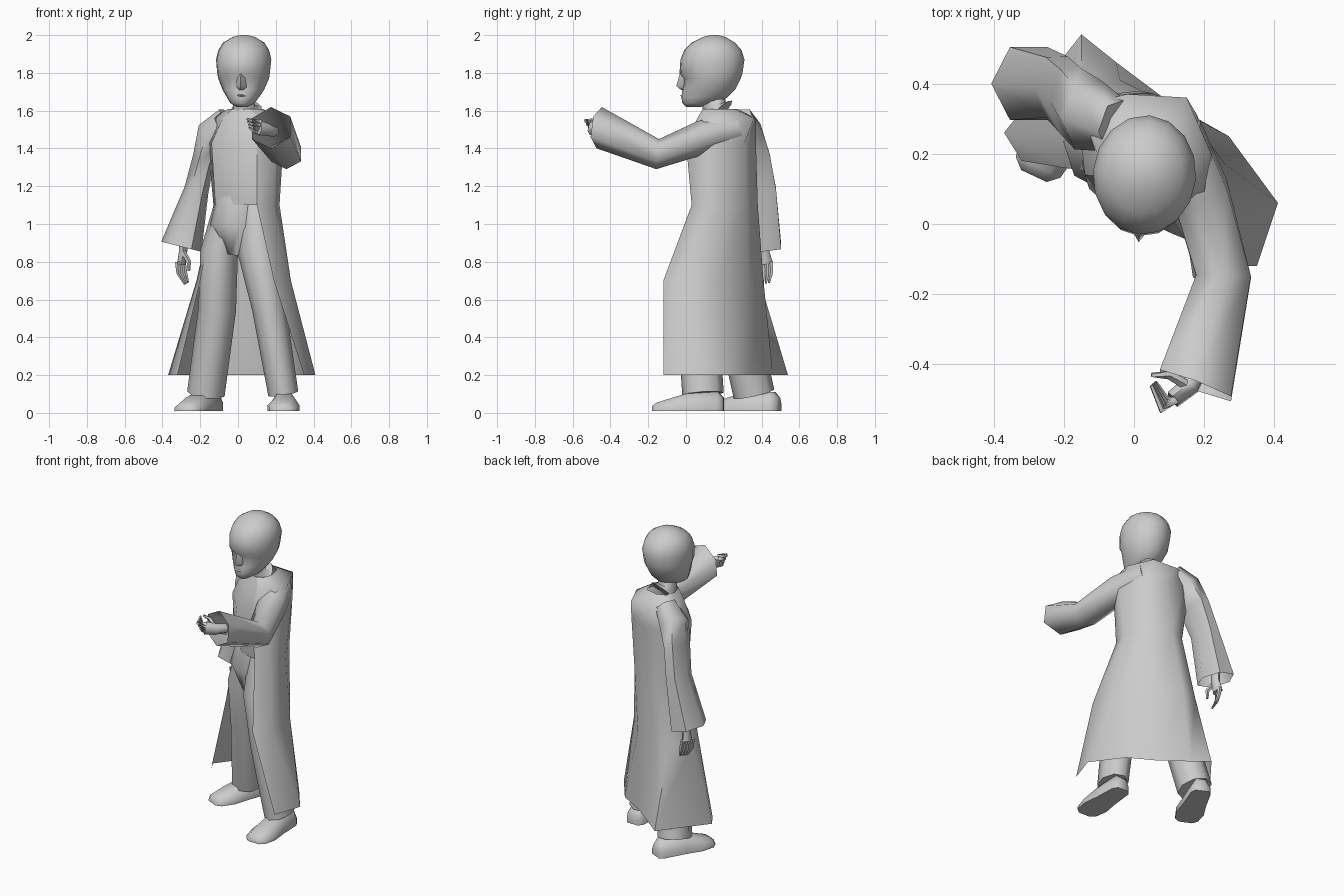
import bpy
import bmesh
import math
from mathutils import Vector, Matrix

cube = bpy.data.objects.get("Cube")
if cube:
    bpy.data.objects.remove(cube, do_unlink=True)

grey = bpy.data.materials.new("plain grey")
grey.use_nodes = True
grey.diffuse_color = (0.6, 0.6, 0.6, 1)
grey.node_tree.nodes["Principled BSDF"].inputs["Base Color"].default_value = (0.6, 0.6, 0.6, 1)

CM = 0.01  # all part sizes below are in hundredths of a unit


def loft(name, rings, closed=True, caps=(True, True), angle=65):
    """Skin a list of equal-length point rings into one object."""
    bm = bmesh.new()
    rows = [[bm.verts.new(Vector(p) * CM) for p in ring] for ring in rings]
    count = len(rows[0])
    for low, high in zip(rows, rows[1:]):
        for i in range(count if closed else count - 1):
            j = (i + 1) % count
            bm.faces.new((low[i], low[j], high[j], high[i]))
    for wanted, row in zip(caps, (rows[0], rows[-1])):
        if wanted and closed:
            bm.faces.new(row)
    if closed:
        bmesh.ops.recalc_face_normals(bm, faces=bm.faces)
    mesh = bpy.data.meshes.new(name)
    bm.to_mesh(mesh)
    bm.free()
    mesh.materials.append(grey)
    obj = bpy.data.objects.new(name, mesh)
    bpy.context.collection.objects.link(obj)
    bpy.ops.object.select_all(action="DESELECT")
    obj.select_set(True)
    bpy.context.view_layer.objects.active = obj
    bpy.ops.object.shade_smooth_by_angle(angle=math.radians(angle))


def tube(name, stations, sides=8, end=None, caps=(True, True), phase=90):
    """Limb along a path; each station is x, y, z, half width, half depth."""
    centres = [Vector(s[:3]) for s in stations]
    rings = []
    for i, (centre, s) in enumerate(zip(centres, stations)):
        along = centres[min(i + 1, len(centres) - 1)] - centres[max(i - 1, 0)]
        if end and i == len(centres) - 1:
            along = Vector(end)
        along.normalize()
        across = Vector((1, 0, 0))
        across = (across - along * across.dot(along)).normalized()
        other = along.cross(across)
        ring = []
        for k in range(sides):
            a = math.tau * k / sides + math.radians(phase)
            ring.append(centre + across * s[3] * math.cos(a) + other * s[4] * math.sin(a))
        rings.append(ring)
    loft(name, rings, caps=caps)


def level(z, points):
    return [(x, y, z) for x, y in points]


# Robe outline from the left front edge, round the back, to the right front edge
hem = [(35, -12), (41, 6), (27, 25), (11, 34), (-5, 46), (-15, 54), (-37, 26), (-32, 18)]
thigh = [(19, -12), (28, -5), (26, 17), (12, 33), (-4, 41), (-15, 39), (-22, 26), (-20, 16)]
waist = [(10, 3), (19, 6), (22, 18), (15, 32), (2, 38), (-7, 36), (-13, 28), (-12, 15)]
chest = [(10, 0), (20, 5), (24, 14), (18, 31), (6, 37), (-7, 37), (-16, 31), (-14, 14)]
shoulder = [(10, 6), (20, 10), (22, 20), (15, 36), (-2, 37), (-10, 35), (-14, 29), (-8, 14)]
collar = [(7, 9), (11, 11), (13, 17), (11, 25), (3, 27), (-3, 25), (-5, 19), (-3, 12)]
loft("robe", [level(20, hem), level(70, thigh), level(110, waist), level(143, chest),
              level(156, shoulder), level(161, collar)], closed=False)

# Shirt front fills the gap between the robe edges
loft("shirt_front", [level(z, [row[-1], (x, y), row[0]]) for z, row, x, y in (
    (110, waist, -2, 6), (143, chest, -3, 2), (156, shoulder, 0, 8), (161, collar, 2, 9))],
    closed=False)

# Trousers
tube("pelvis", [(2, 19, 114, 13, 13), (1, 17, 98, 16, 14), (-1, 18, 84, 6, 9)], sides=12)
tube("left_leg", [(9, 16, 112, 9, 11), (11, 10, 85, 11, 13),
                  (16.5, 6, 55, 9, 11), (24, 9, 10, 8, 11)])
tube("right_leg", [(-4, 21, 112, 8, 10), (-10, 23, 85, 10, 13),
                   (-11, 26, 55, 10, 11), (-17, 36, 10, 10, 11)])


# Shoes: sections from heel to toe as distance, half width and height
def shoe(name, heel, yaw, length):
    sections = [(0, 4, 8), (.08, 6, 11), (.45, 7, 11), (.72, 8.5, 8), (.93, 7, 5.5), (1, 4, 3.5)]
    turn = Matrix.Rotation(math.radians(yaw), 3, "Z")
    rings = []
    for part, half, top in sections:
        outline = [(-half, 1), (-half, top * .5), (-half * .5, top),
                   (half * .5, top), (half, top * .5), (half, 1)]
        rings.append([turn @ Vector((x, -part * length, z - 1)) + Vector(heel) for x, z in outline])
    loft(name, rings)


shoe("left_shoe", (25, 20, 1), -2, 38)
shoe("right_shoe", (-12, 49, 1), -25, 39)

# Sleeves, open at the cuff
tube("left_sleeve", [(11, 25, 150, 10, 8), (19, 9, 146, 9, 9), (25.5, -15, 137, 9, 8),
                     (17.5, -46, 151, 12.5, 11)], sides=6, end=(-.35, -.92, .12), caps=(True, False))
tube("right_sleeve", [(-5, 28, 156, 7, 8), (-13, 31, 148, 9, 11), (-18, 35, 135, 6, 11),
                      (-22, 39, 118, 6.5, 10), (-30, 40, 88, 11, 12)],
     sides=6, end=(-.25, 0, -1), caps=(True, False), phase=0)


# Hands: a palm tube with fingers that each bend once
def hand(side, palm, knuckles, bends, tips, thumb):
    tube(side + "_palm", palm, sides=6)
    for i in range(4):
        t = i / 3
        path = [Vector(a).lerp(Vector(b), t) for a, b in (knuckles, bends, tips)]
        widths = (1.4, 1.2, .6)
        tube(f"{side}_finger_{i + 1}", [(*p, w, w) for p, w in zip(path, widths)], sides=5)
    tube(side + "_thumb", [(*p, w, w) for p, w in zip(thumb, (1.5, 1.3, .7))], sides=5)


hand("right",
     [(-29, 41, 94, 2.5, 3), (-29, 41, 86, 2.5, 3), (-30, 42, 79, 2.5, 4)],
     [(-32, 39, 80), (-29, 45, 80)], [(-31.5, 39, 74), (-28, 45, 74)],
     [(-28, 39, 68), (-26.5, 44, 69)],
     [(-29, 39, 85), (-26, 37, 80), (-26, 37, 75)])
hand("left",
     [(19, -40, 149, 3, 3), (16, -46, 150, 3, 3.5), (11, -50, 151, 2.5, 4)],
     [(12, -50, 154), (12, -49, 148)], [(8, -53, 154.5), (9, -50, 149)],
     [(5, -46, 155.5), (6, -45, 151)],
     [(15, -46, 152), (10, -43, 154), (5, -43, 155)])

# Neck and head
tube("neck", [(4, 18, 159, 9, 9), (3, 15, 162, 6, 6.5), (3, 14, 170, 5.5, 6)], sides=10)
# Each head level is height, front, back and half width
profile = [(162, 0, 8, 3), (164, -2, 16, 6.5), (167, -2.5, 22, 8.5), (171, -2, 26, 11),
           (177, -1.5, 29, 13.5), (180, -3.5, 30, 14), (187, -3, 31, 14.7),
           (192, -1, 29.5, 13.5), (196, 3, 26, 11), (199, 9, 21, 6), (200, 13, 17, 2)]
turn = Matrix.Rotation(math.radians(-5), 3, "Z")
pivot = Vector((3, 14, 0))
SIDES = 16
EYE_LEVEL = 177


def place(x, y, z):
    return turn @ Vector((x, y - pivot.y, z)) + pivot


rings = []
for z, front, back, half in profile:
    ring = []
    for k in range(SIDES):
        a = math.tau * k / SIDES
        x = half * math.sin(a)
        y = (front + back) / 2 - (back - front) / 2 * math.cos(a)
        if z == EYE_LEVEL and k in (1, SIDES - 1):  # shallow eye sockets
            y += 1
        ring.append(place(x, y, z))
    rings.append(ring)
loft("head", rings)

# Nose and mouth
loft("nose", [[place(x, y, z) for x, y, z in row] for row in (
    [(-1.5, -1, 180), (0, -3.3, 180), (1.5, -1, 180)],
    [(-3, -1, 173), (0, -5.2, 173), (3, -1, 173)],
    [(-2, -1, 171), (0, -2.6, 171), (2, -1, 171)])], angle=80)
loft("mouth", [[place(x, -1 + abs(x) * .25, 169.5), place(x, -3.2 + abs(x) * .4, 168),
                place(x, -1 + abs(x) * .25, 166.5)] for x in (-3, 0, 3)], angle=80)
